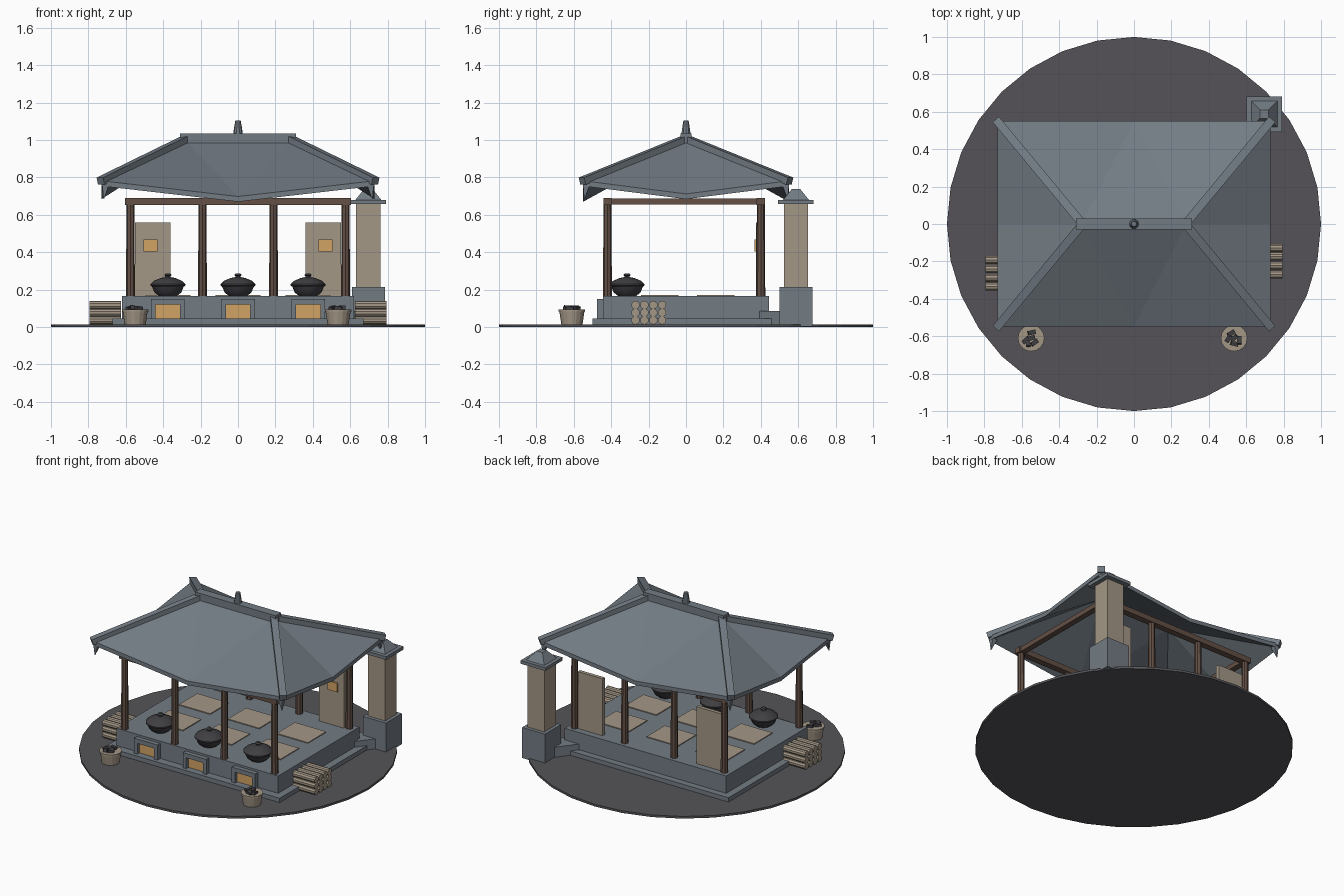
import bpy, bmesh, math, random
from mathutils import Vector, Matrix

random.seed(4)
cube = bpy.data.objects.get("Cube")
if cube:
    bpy.data.objects.remove(cube, do_unlink=True)


def material(name, rgb):
    m = bpy.data.materials.new(name)
    m.use_nodes = True
    m.diffuse_color = (*rgb, 1)
    m.node_tree.nodes["Principled BSDF"].inputs["Base Color"].default_value = (*rgb, 1)
    return m


SLATE = material("slate grey", (0.17, 0.20, 0.23))
EARTH = material("dark earth", (0.09, 0.086, 0.095))
TAN = material("pale clay", (0.37, 0.31, 0.24))
WOOD = material("brown timber", (0.125, 0.08, 0.06))
IRON = material("black iron", (0.05, 0.05, 0.056))
GLOW = material("amber glow", (0.64, 0.37, 0.13))


def finish(name, bm, mat):
    bmesh.ops.recalc_face_normals(bm, faces=bm.faces)
    me = bpy.data.meshes.new(name)
    bm.to_mesh(me)
    bm.free()
    me.materials.append(mat)
    ob = bpy.data.objects.new(name, me)
    bpy.context.collection.objects.link(ob)
    return ob


def box(name, x, y, z, mat):
    """Box from (low, high) ranges."""
    bm = bmesh.new()
    mid = Vector([(a + b) / 2 for a, b in (x, y, z)])
    size = Vector([b - a for a, b in (x, y, z)])
    bmesh.ops.create_cube(bm, size=1, matrix=Matrix.Translation(mid) @ Matrix.Diagonal(size).to_4x4())
    return finish(name, bm, mat)


def bar(name, a, b, w, h, mat):
    """Rectangular bar between two points."""
    a, b = Vector(a), Vector(b)
    bm = bmesh.new()
    rot = (b - a).to_track_quat('X', 'Z').to_matrix().to_4x4()
    size = Matrix.Diagonal(((b - a).length, w, h, 1))
    bmesh.ops.create_cube(bm, size=1, matrix=Matrix.Translation((a + b) / 2) @ rot @ size)
    return finish(name, bm, mat)


def rod(name, a, b, r1, r2, sides, mat):
    """Tapered rod between two points."""
    a, b = Vector(a), Vector(b)
    bm = bmesh.new()
    rot = (b - a).to_track_quat('Z', 'Y').to_matrix().to_4x4()
    bmesh.ops.create_cone(bm, cap_ends=True, segments=sides, radius1=r1, radius2=r2,
                          depth=(b - a).length, matrix=Matrix.Translation((a + b) / 2) @ rot)
    return finish(name, bm, mat)


def lathe(name, centre, profile, sides, mat):
    """Spin a (radius, height) profile about z."""
    bm = bmesh.new()
    rings = [[bm.verts.new((centre[0] + r * math.cos(t), centre[1] + r * math.sin(t), z))
              for t in (2 * math.pi * i / sides for i in range(sides))] for r, z in profile]
    for low, high in zip(rings, rings[1:]):
        for i in range(sides):
            j = (i + 1) % sides
            bm.faces.new((low[i], low[j], high[j], high[i]))
    bm.faces.new(rings[0])
    bm.faces.new(rings[-1])
    return finish(name, bm, mat)


# Ground and stone platform
rod("ground_disc", (0, 0, 0), (0, 0, 0.015), 1, 1, 32, EARTH)
box("platform_step", (-0.67, 0.67), (-0.5, 0.49), (0.003, 0.045), SLATE)
box("platform", (-0.62, 0.62), (-0.445, 0.445), (0.04, 0.165), SLATE)

# Floor mats
for x in (-0.375, 0, 0.375):
    for y in (-0.14, 0.16):
        box("floor_mat", (x - 0.12, x + 0.12), (y - 0.1, y + 0.1), (0.16, 0.171), TAN)

# Fireboxes with cauldrons above
for x in (-0.375, 0, 0.375):
    for s in (-1, 1):
        bar("firebox_jamb", (x + s * 0.0775, -0.457, 0.04), (x + s * 0.0775, -0.457, 0.15), 0.036, 0.025, SLATE)
        bpy.data.objects.remove(bpy.context.collection.objects[-1], do_unlink=True)
        lo, hi = sorted((x + s * 0.065, x + s * 0.09))
        box("firebox_jamb", (lo, hi), (-0.476, -0.44), (0.04, 0.12), SLATE)
    box("firebox_lintel", (x - 0.09, x + 0.09), (-0.476, -0.44), (0.12, 0.15), SLATE)
    box("firebox_glow", (x - 0.065, x + 0.065), (-0.452, -0.444), (0.045, 0.12), GLOW)
    pot = lathe("cauldron", (x, -0.315),
                [(0.048, 0.166), (0.072, 0.185), (0.084, 0.215), (0.093, 0.222), (0.093, 0.23),
                 (0.075, 0.247), (0.04, 0.262), (0.015, 0.267), (0.013, 0.272), (0.02, 0.278),
                 (0.012, 0.287)], 16, IRON)

# Posts and top beams
FRONT, BACK, TOP = -0.42, 0.4, 0.69
for x in (-0.575, -0.19, 0.19, 0.575):
    for y in (FRONT, BACK):
        rod("post", (x, y, 0.165), (x, y, TOP - 0.03), 0.024, 0.021, 8, WOOD)
for y in (FRONT, BACK):
    box("long_beam", (-0.605, 0.605), (y - 0.022, y + 0.022), (TOP - 0.037, TOP), WOOD)
for x in (-0.575, 0.575):
    box("side_beam", (x - 0.02, x + 0.02), (FRONT, BACK), (TOP - 0.035, TOP - 0.002), WOOD)

# Back wall panels with small lit windows
for s in (-1, 1):
    lo, hi = sorted((s * 0.36, s * 0.55))
    box("wall_panel", (lo, hi), (0.375, 0.4), (0.165, 0.56), TAN)
    lo, hi = sorted((s * 0.43, s * 0.505))
    box("panel_window", (lo, hi), (0.366, 0.376), (0.405, 0.467), GLOW)

# Hipped roof: four slopes with corners raised above the middle of each eave
bm = bmesh.new()
skins = []
for drop in (0, 0.028):
    ridge = {s: bm.verts.new((s * 0.28, 0, 1.0 - drop)) for s in (-1, 1)}
    corner = {(sx, sy): bm.verts.new((sx * 0.73, sy * 0.55, 0.782 - drop)) for sx in (-1, 1) for sy in (-1, 1)}
    long_mid = {s: bm.verts.new((0, s * 0.55, 0.698 - drop)) for s in (-1, 1)}
    end_mid = {s: bm.verts.new((s * 0.73, 0, 0.712 - drop)) for s in (-1, 1)}
    for sy in (-1, 1):
        bm.faces.new((ridge[-1], long_mid[sy], ridge[1]))
        for sx in (-1, 1):
            bm.faces.new((ridge[sx], corner[sx, sy], long_mid[sy]))
            bm.faces.new((ridge[sx], corner[sx, sy], end_mid[sx]))
    skins.append([corner[1, 1], long_mid[1], corner[-1, 1], end_mid[-1],
                  corner[-1, -1], long_mid[-1], corner[1, -1], end_mid[1]])
upper, lower = skins
for i in range(len(upper)):
    j = (i + 1) % len(upper)
    bm.faces.new((upper[i], upper[j], lower[j], lower[i]))
finish("roof", bm, SLATE)

# Ridge, hip caps, corner tips and finial
box("roof_ridge", (-0.31, 0.31), (-0.03, 0.03), (0.985, 1.035), SLATE)
for sx in (-1, 1):
    for sy in (-1, 1):
        bar("hip_cap", (sx * 0.275, 0, 1.005), (sx * 0.735, sy * 0.555, 0.78), 0.045, 0.04, SLATE)
        rod("corner_tip", (sx * 0.718, sy * 0.543, 0.685), (sx * 0.708, sy * 0.533, 0.76), 0.002, 0.026, 4, SLATE)
finial = lathe("roof_finial", (0, 0), [(0.026, 1.03), (0.022, 1.06), (0.016, 1.095), (0.014, 1.105)], 10, IRON)
finial.data.materials[0] = SLATE

# Chimney with a flue leading from the platform corner
CX, CY = 0.697, 0.588
bar("flue", (0.55, 0.40, 0.045), (CX, CY, 0.045), 0.12, 0.08, SLATE)
box("chimney_base", (CX - 0.088, CX + 0.088), (CY - 0.088, CY + 0.088), (0.003, 0.215), SLATE)
box("chimney_stack", (CX - 0.065, CX + 0.065), (CY - 0.063, CY + 0.063), (0.21, 0.66), TAN)
box("chimney_cap", (CX - 0.095, CX + 0.095), (CY - 0.095, CY + 0.095), (0.658, 0.68), SLATE)
cap = bmesh.new()
bmesh.ops.create_cone(cap, cap_ends=True, segments=4, radius1=0.1, radius2=0.032, depth=0.06,
                      matrix=Matrix.Translation((CX, CY, 0.708)) @ Matrix.Rotation(math.pi / 4, 4, 'Z'))
finish("chimney_hood", cap, SLATE)

# Firewood stacks on both sides
for side, y0 in ((1, -0.27), (-1, -0.335)):
    for row in range(3):
        for col in range(4):
            y, z = y0 + col * 0.0475, 0.036 + row * 0.041
            rod("firewood_log", (side * 0.625, y, z), (side * 0.793, y, z), 0.0225, 0.0225, 10, TAN)

# Charcoal buckets
for x in (-0.55, 0.535):
    y = -0.61
    rod("bucket", (x, y, 0.003), (x, y, 0.09), 0.055, 0.068, 16, TAN)
    rod("bucket_rim", (x, y, 0.083), (x, y, 0.094), 0.071, 0.071, 16, TAN)
    for i in range(5):
        a = i * 1.3 + random.random()
        r = 0.03 if i else 0
        p = Vector((x + r * math.cos(a), y + r * math.sin(a), 0.1))
        d = Vector((random.uniform(-1, 1), random.uniform(-1, 1), 0.15)).normalized() * 0.02
        bar("charcoal_lump", p - d, p + d, 0.024, 0.022, IRON)

# Soften the round iron and turned parts
bpy.ops.object.select_all(action='DESELECT')
for ob in bpy.context.collection.objects:
    if ob.name.startswith(("cauldron", "post")):
        ob.select_set(True)
        bpy.context.view_layer.objects.active = ob
bpy.ops.object.shade_smooth_by_angle(angle=math.radians(30))
